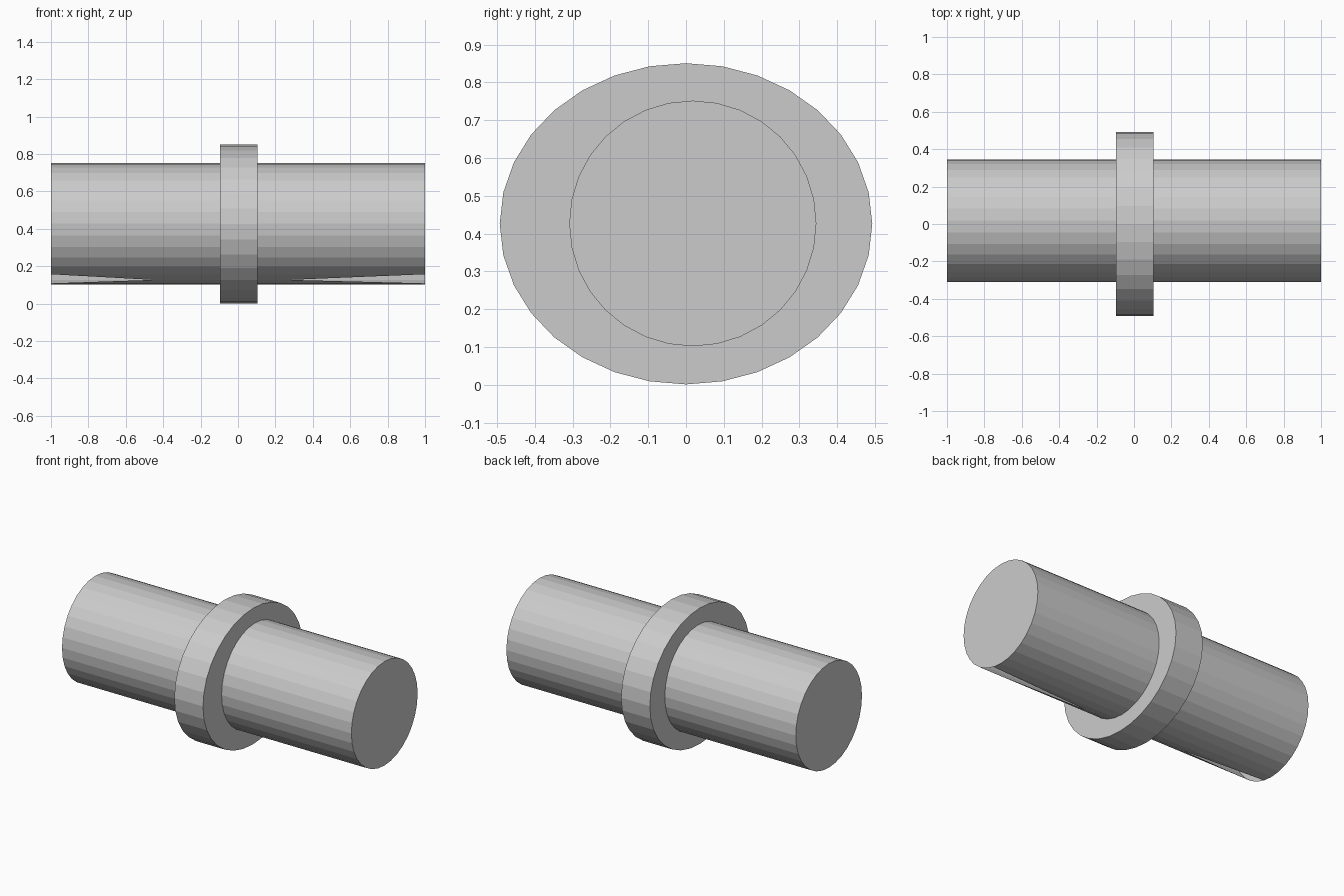
import bpy
import bmesh
from math import sin, cos, tau

SIDES = 32

cube = bpy.data.objects.get("Cube")
if cube:
    bpy.data.objects.remove(cube, do_unlink=True)

grey = bpy.data.materials.new("plain_grey")
grey.use_nodes = True
grey.diffuse_color = (0.6, 0.6, 0.6, 1)
grey.node_tree.nodes["Principled BSDF"].inputs["Base Color"].default_value = (0.6, 0.6, 0.6, 1)


def tube(name, x0, x1, y, z, ry, rz, slits=None):
    """Capped cylinder along x; slits gives the inner tips of two wedge openings."""
    bm = bmesh.new()

    def point(x, k):
        a = tau * k / SIDES
        return bm.verts.new((x, y - ry * sin(a), z - rz * cos(a)))

    left = [point(x0, k) for k in range(SIDES)]
    right = [point(x1, k) for k in range(SIDES)]
    bm.faces.new(left)
    bm.faces.new(right[::-1])

    # The two facets beside edge 2 stop at the slit tips
    row_left, row_right = left[:], right[:]
    if slits:
        row_left[2], row_right[2] = point(slits[0], 2), point(slits[1], 2)
    for k in range(SIDES):
        n = (k + 1) % SIDES
        bm.faces.new((row_left[k], row_right[k], row_right[n], row_left[n]))

    bmesh.ops.recalc_face_normals(bm, faces=bm.faces)
    mesh = bpy.data.meshes.new(name)
    bm.to_mesh(mesh)
    bm.free()
    mesh.materials.append(grey)
    obj = bpy.data.objects.new(name, mesh)
    bpy.context.collection.objects.link(obj)
    return obj


# Long shaft with a tapered slit low on the front at each end
tube("shaft", -1, 1, 0.018, 0.427, 0.327, 0.325, slits=(-0.45, 0.27))

# Oval collar around the middle
tube("collar", -0.095, 0.103, 0, 0.426, 0.493, 0.425)
